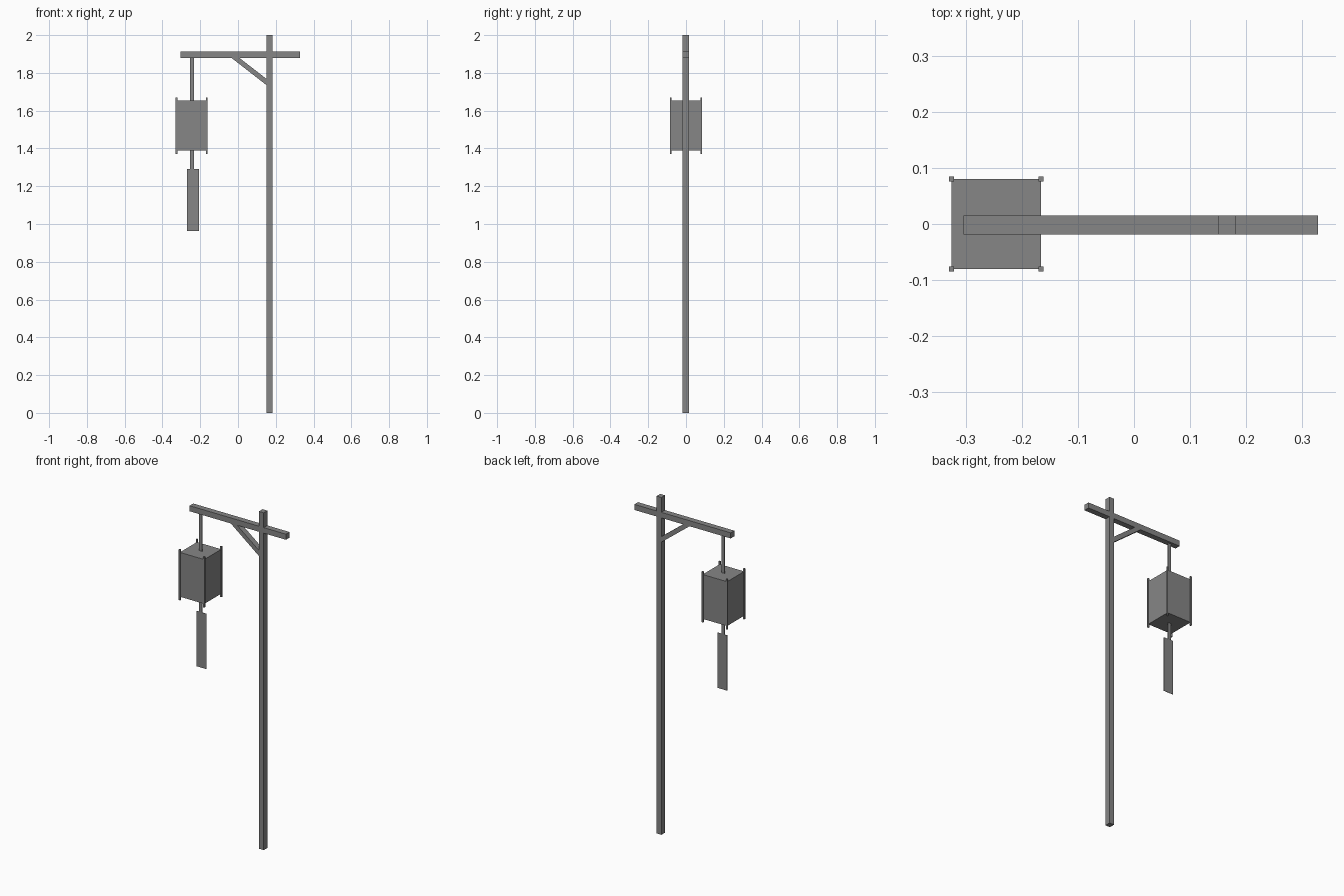
import bpy
import bmesh
from mathutils import Vector

cube = bpy.data.objects.get("Cube")
if cube:
    bpy.data.objects.remove(cube, do_unlink=True)

# Single flat grey
grey = bpy.data.materials.new("plain_grey")
grey.use_nodes = True
colour = (0.24, 0.24, 0.24, 1)
grey.diffuse_color = colour
grey.node_tree.nodes["Principled BSDF"].inputs["Base Color"].default_value = colour


def finish(name, bm):
    bmesh.ops.recalc_face_normals(bm, faces=bm.faces)
    mesh = bpy.data.meshes.new(name)
    bm.to_mesh(mesh)
    bm.free()
    mesh.materials.append(grey)
    obj = bpy.data.objects.new(name, mesh)
    bpy.context.collection.objects.link(obj)
    return obj


def box(name, x, y, z):
    """Box spanning the (low, high) range given on each axis."""
    bm = bmesh.new()
    bmesh.ops.create_cube(bm, size=1)
    low, high = (Vector(p) for p in zip(x, y, z))
    for v in bm.verts:
        v.co = (low + high) / 2 + v.co * (high - low)
    return finish(name, bm)


def prism(name, profile, y):
    """Extrude an (x, z) outline along y."""
    bm = bmesh.new()
    face = bm.faces.new([bm.verts.new((px, y[0], pz)) for px, pz in profile])
    new = bmesh.ops.extrude_face_region(bm, geom=[face])["geom"]
    verts = [g for g in new if isinstance(g, bmesh.types.BMVert)]
    bmesh.ops.translate(bm, verts=verts, vec=(0, y[1] - y[0], 0))
    return finish(name, bm)


beam_y = (-0.019, 0.015)
arm_z = (1.879, 1.912)
post_x = (0.151, 0.182)
body_z = (1.39, 1.653)
lantern_x = -0.2455
tag_top = 1.29

# Timber frame
box("post", post_x, beam_y, (0, 2))
box("cross_arm", (-0.304, 0.328), beam_y, arm_z)
prism("brace", [(-0.034, arm_z[0]), (0.008, arm_z[0]),
                (post_x[0], 1.768), (post_x[0], 1.735)], beam_y)

# Lantern body with four corner rods
half = 0.08
box("lantern_body", (lantern_x - half, lantern_x + half), (-half, half), body_z)
for side, sx in (("right", -1), ("left", 1)):
    for end, sy in (("front", -1), ("back", 1)):
        cx, cy = lantern_x + sx * half, sy * half
        box(f"corner_rod_{end}_{side}", (cx - 0.0045, cx + 0.0045),
            (cy - 0.0045, cy + 0.0045), (1.371, 1.671))

# Flat hanging straps and tag
strap_x = (-0.255, -0.234)
thin_y = (-0.002, 0.002)
box("upper_strap", strap_x, thin_y, (body_z[1], arm_z[0]))
box("lower_strap", strap_x, thin_y, (tag_top, body_z[0]))
box("hanging_tag", (-0.27, -0.207), (-0.001, 0.001), (0.962, tag_top))
